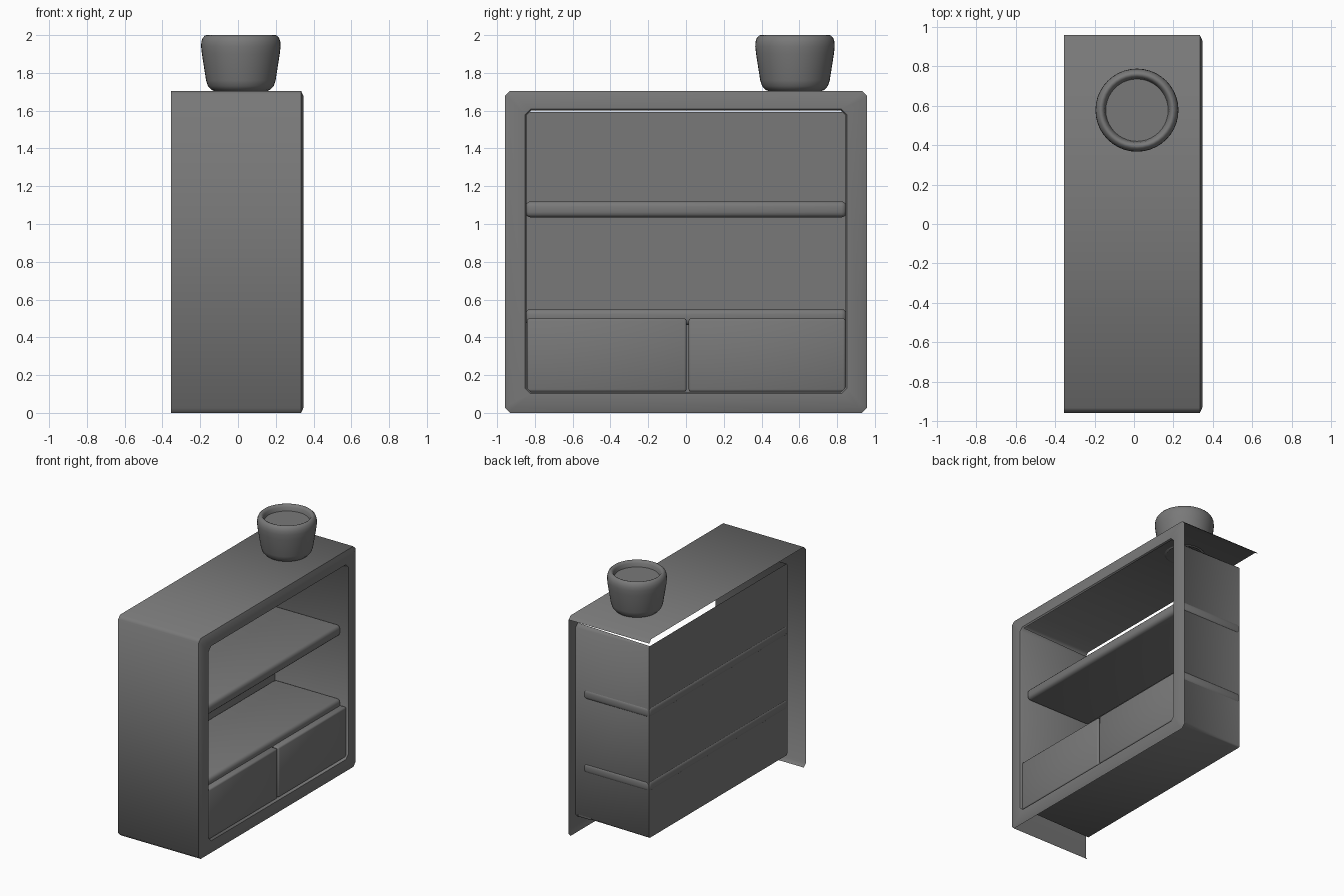
import bpy, bmesh, math

if "Cube" in bpy.data.objects:
    bpy.data.objects.remove(bpy.data.objects["Cube"])

# Dark grey finish shared by all parts
GREY = bpy.data.materials.new("dark_grey")
GREY.diffuse_color = (0.19, 0.19, 0.19, 1)
GREY.use_nodes = True
GREY.node_tree.nodes["Principled BSDF"].inputs["Base Color"].default_value = GREY.diffuse_color


def finish(bm, name):
    mesh = bpy.data.meshes.new(name)
    bm.to_mesh(mesh)
    bm.free()
    mesh.materials.append(GREY)
    ob = bpy.data.objects.new(name, mesh)
    bpy.context.collection.objects.link(ob)
    bpy.ops.object.select_all(action='DESELECT')
    bpy.context.view_layer.objects.active = ob
    ob.select_set(True)
    bpy.ops.object.shade_smooth_by_angle(angle=math.radians(48))
    return ob


def rect_loop(bm, x, y0, y1, z0, z1, c):
    """Rectangle with cut corners, counter-clockwise seen from +x."""
    pts = [(y0 + c, z0), (y1 - c, z0), (y1, z0 + c), (y1, z1 - c),
           (y1 - c, z1), (y0 + c, z1), (y0, z1 - c), (y0, z0 + c)]
    return [bm.verts.new((x, y, z)) for y, z in pts]


def bridge(bm, a, b, skip=()):
    n = len(a)
    for i in range(n):
        if i not in skip:
            j = (i + 1) % n
            bm.faces.new((a[i], a[j], b[j], b[i]))


def box(name, lo, hi, bevel, segments):
    bm = bmesh.new()
    bmesh.ops.create_cube(bm, size=1)
    for v in bm.verts:
        v.co = [lo[k] + (v.co[k] + 0.5) * (hi[k] - lo[k]) for k in range(3)]
    bmesh.ops.bevel(bm, geom=bm.edges[:], offset=bevel, segments=segments,
                    profile=0.5, affect='EDGES')
    return finish(bm, name)


def lathe(name, profile, centre, steps=40):
    bm = bmesh.new()
    rings = []
    for r, z in profile:
        rings.append([bm.verts.new((centre[0] + r * math.cos(2 * math.pi * i / steps),
                                    centre[1] + r * math.sin(2 * math.pi * i / steps), z))
                      for i in range(steps)])
    for a, b in zip(rings, rings[1:]):
        bridge(bm, a, b)
    bm.faces.new(rings[-1])
    return finish(bm, name)


# Cabinet: open outer skin (top and -y side), front frame and inner liner
bm = bmesh.new()
W, H, B = 0.957, 1.705, 0.028
loops = [
    rect_loop(bm, -0.355, -W, W, 0, H, 0.025),
    rect_loop(bm, 0.334, -W, W, 0, H, 0.025),
    rect_loop(bm, 0.347, -W + B, W - B, B, H - B, 0.02),
    rect_loop(bm, 0.347, -0.853, 0.853, 0.102, 1.608, 0.03),
    rect_loop(bm, 0.335, -0.845, 0.845, 0.11, 1.60, 0.025),
    rect_loop(bm, -0.275, -0.845, 0.845, 0.11, 1.592, 0.01),
]
outer_open, ceiling_open = (0, 1, 2), (4,)
skips = [outer_open, (), (), (), ceiling_open]
for a, b, s in zip(loops, loops[1:], skips):
    bridge(bm, a, b, s)
bm.faces.new(loops[-1])
finish(bm, "cabinet")

# Shelves, poking slightly through the liner
for name, top in (("upper_shelf", 1.12), ("lower_shelf", 0.55)):
    box(name, (-0.281, -0.85, top - 0.085), (0.29, 0.85, top), 0.028, 3)

# Drawer fronts
for name, y0, y1 in (("left_drawer", -0.843, 0.003), ("right_drawer", 0.014, 0.8445)):
    box(name, (0.22, y0, 0.112), (0.338, y1, 0.50), 0.012, 2)

# Plant pot with a rounded rim and soil disc
lathe("plant_pot", [
    (0.13, 1.70), (0.155, 1.710), (0.174, 1.730), (0.184, 1.76),
    (0.206, 1.90), (0.2105, 1.94), (0.209, 1.965), (0.202, 1.985),
    (0.191, 1.997), (0.183, 2.0), (0.173, 1.996), (0.164, 1.983),
    (0.158, 1.955)], (0.015, 0.577))
